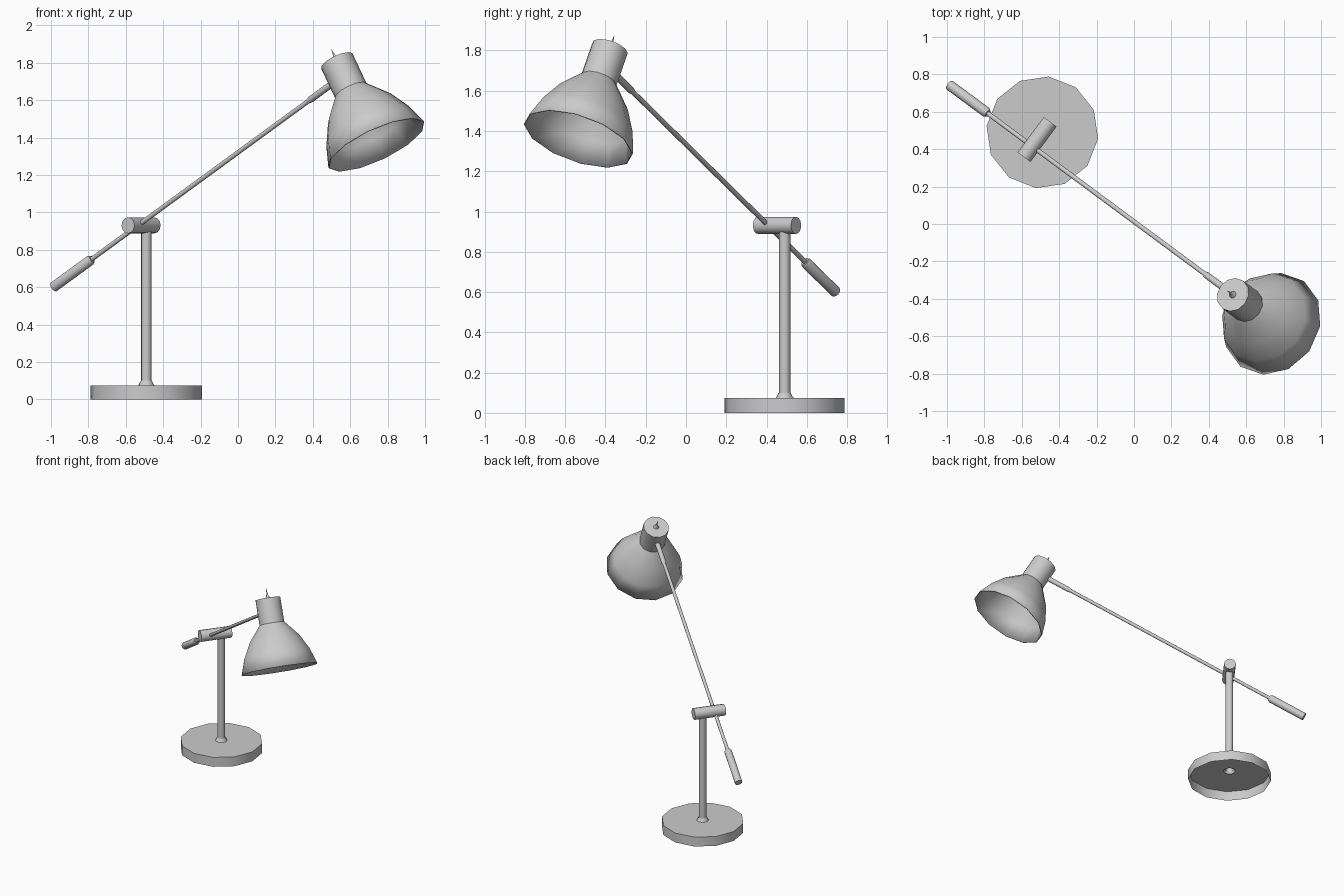
import bpy, bmesh
from math import radians, sin, cos, tau
from mathutils import Vector, Matrix

if "Cube" in bpy.data.objects:
    bpy.data.objects.remove(bpy.data.objects["Cube"])

SIDES = 12
YAW, PITCH = radians(-36.5), radians(30.4)

# Directions: d = horizontal arm heading, p = hinge axis, u = along arm, w = across arm (up)
Z = Vector((0, 0, 1))
d = Vector((cos(YAW), sin(YAW), 0))
p = Z.cross(d)
u = d * cos(PITCH) + Z * sin(PITCH)
w = Z * cos(PITCH) - d * sin(PITCH)

foot = Vector((-0.49, 0.49, 0))
pivot = foot - p * 0.092 + Z * 0.923


def frame(origin, axis, side):
    m = Matrix((side, axis.cross(side), axis)).transposed().to_4x4()
    m.translation = origin
    return m


def lathe(name, profile, matrix, thickness=0):
    """Revolve (radius, height) points around the local z axis."""
    bm = bmesh.new()
    vs = [bm.verts.new((r, 0, h)) for r, h in profile]
    es = [bm.edges.new(pair) for pair in zip(vs, vs[1:])]
    bmesh.ops.spin(bm, geom=vs + es, cent=(0, 0, 0), axis=(0, 0, 1),
                   angle=tau, steps=SIDES, use_duplicate=False)
    bmesh.ops.remove_doubles(bm, verts=bm.verts[:], dist=1e-4)
    bmesh.ops.recalc_face_normals(bm, faces=bm.faces[:])
    me = bpy.data.meshes.new(name)
    bm.to_mesh(me)
    bm.free()
    ob = bpy.data.objects.new(name, me)
    bpy.context.collection.objects.link(ob)
    ob.matrix_world = matrix
    if thickness:
        mod = ob.modifiers.new("shell", 'SOLIDIFY')
        mod.thickness = thickness
        mod.offset = -1
    bpy.ops.object.select_all(action='DESELECT')
    ob.select_set(True)
    bpy.context.view_layer.objects.active = ob
    bpy.ops.object.shade_smooth_by_angle(angle=radians(35))
    return ob


def rod(name, r, a, b, matrix):
    return lathe(name, [(0, a), (r, a), (r, b), (0, b)], matrix)


upright = frame(foot, Z, d)
hinge = frame(foot + Z * 0.931, p, d)
along = frame(pivot, u, p)
head = frame(pivot + u * 1.60, w, u)

# Hollow base with collar, open underneath
lathe("base", [(0.30, 0), (0.30, 0.075), (0.043, 0.075), (0.030, 0.10)], upright)

# Post (open tube) and hinge barrel
lathe("post", [(0.028, 0.085), (0.028, 0.92)], upright)
rod("hinge_barrel", 0.043, -0.165, 0.07, hinge)

# Balanced arm
rod("arm", 0.0125, -0.40, 1.55, along)
lathe("counterweight", [(0, -0.635), (0.028, -0.635), (0.028, -0.355),
                        (0.020, -0.34), (0, -0.34)], along)
lathe("arm_sleeve", [(0, 1.325), (0.013, 1.325), (0.018, 1.345),
                     (0.018, 1.53), (0, 1.53)], along)

# Lamp head: capped neck flaring into an open shade
lathe("lampshade", [(0, 0.09), (0.093, 0.09), (0.093, -0.095), (0.187, -0.207),
                    (0.247, -0.318), (0.285, -0.43)], head, 0.006)

# Pointed switch on the cap
lathe("switch", [(0.021, 0.088), (0.009, 0.108), (0.005, 0.13), (0, 0.165)], head)
